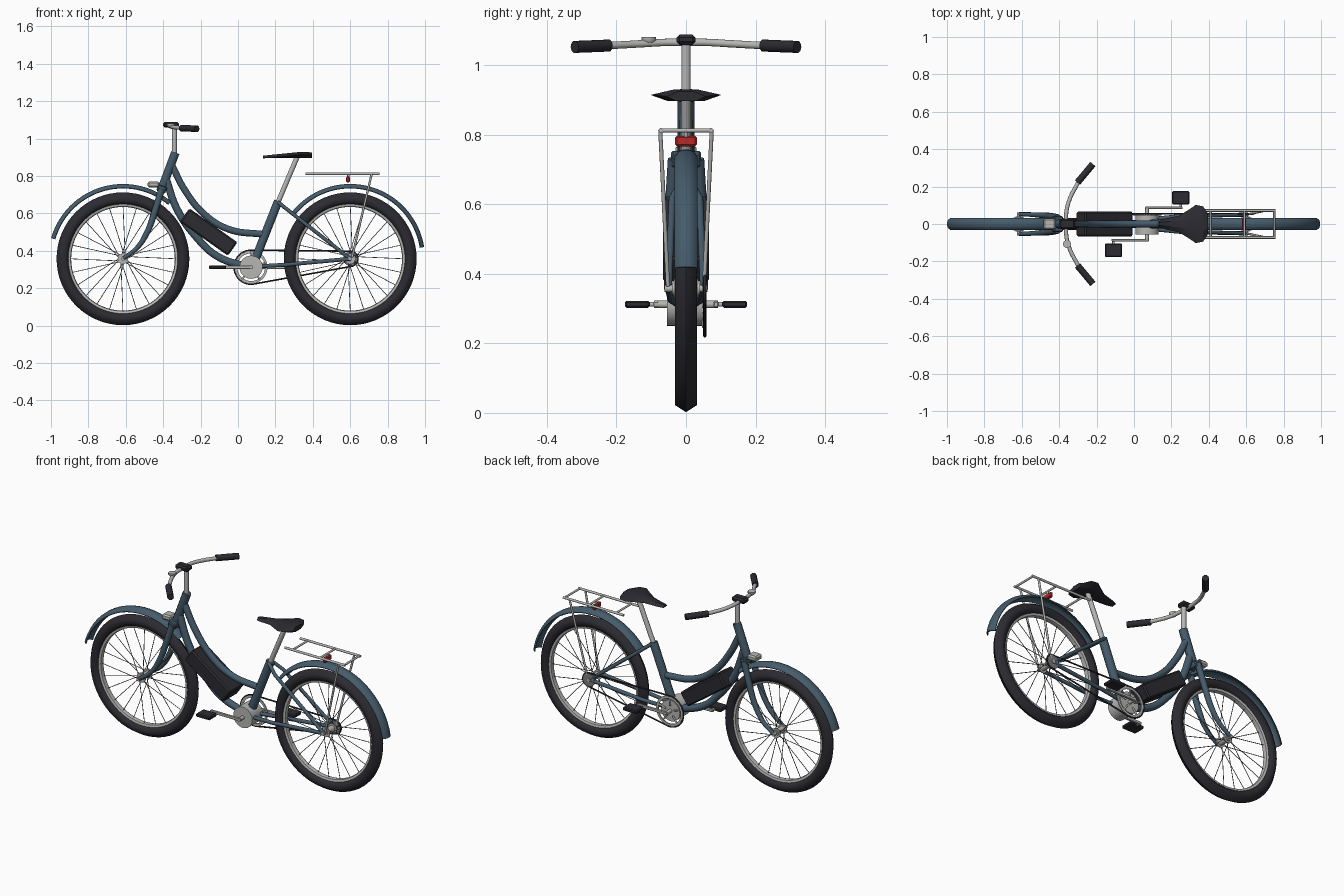
import bpy, bmesh, math
from mathutils import Vector, Matrix

if "Cube" in bpy.data.objects:
    bpy.data.objects.remove(bpy.data.objects["Cube"])


def material(name, rgb):
    m = bpy.data.materials.new(name)
    m.diffuse_color = (*rgb, 1)
    m.use_nodes = True
    m.node_tree.nodes["Principled BSDF"].inputs["Base Color"].default_value = m.diffuse_color
    return m


FRAME = material("slate_blue_paint", (0.060, 0.105, 0.145))
BLACK = material("black_rubber", (0.024, 0.024, 0.031))
SILVER = material("silver_metal", (0.47, 0.47, 0.46))
STEEL = material("spoke_steel", (0.20, 0.20, 0.21))
RED = material("red_lens", (0.48, 0.022, 0.022))


def finish(name, me, mat, angle=35):
    me.materials.clear()
    me.materials.append(mat)
    me.shade_smooth()
    me.set_sharp_from_angle(angle=math.radians(angle))
    ob = bpy.data.objects.new(name, me)
    bpy.context.collection.objects.link(ob)
    return ob


def from_bmesh(name, bm, mat, angle=35):
    bmesh.ops.recalc_face_normals(bm, faces=bm.faces[:])
    me = bpy.data.meshes.new(name)
    bm.to_mesh(me)
    bm.free()
    return finish(name, me, mat, angle)


def tube(name, pts, r, mat, curved=False, taper=None):
    """Round tube through points, optionally smooth and tapered."""
    cu = bpy.data.curves.new(name, 'CURVE')
    cu.dimensions = '3D'
    cu.bevel_depth, cu.bevel_resolution = r, 3
    cu.use_fill_caps, cu.resolution_u = True, 8
    sp = cu.splines.new('BEZIER' if curved else 'POLY')
    data = sp.bezier_points if curved else sp.points
    data.add(len(pts) - 1)
    for i, (p, q) in enumerate(zip(data, pts)):
        p.co = q if curved else (*q, 1)
        p.radius = taper[i] if taper else 1
        if curved:
            p.handle_left_type = p.handle_right_type = 'AUTO'
    tmp = bpy.data.objects.new("tmp", cu)
    bpy.context.collection.objects.link(tmp)
    me = bpy.data.meshes.new_from_object(tmp.evaluated_get(bpy.context.evaluated_depsgraph_get()))
    bpy.data.objects.remove(tmp)
    return finish(name, me, mat, 45)


def box(name, c, size, mat, pitch=0, yaw=0, bevel=0.005):
    bm = bmesh.new()
    bmesh.ops.create_cube(bm, size=1)
    bmesh.ops.scale(bm, vec=size, verts=bm.verts)
    bmesh.ops.bevel(bm, geom=bm.edges[:], offset=bevel, segments=1, affect='EDGES')
    rot = Matrix.Rotation(yaw, 4, 'Z') @ Matrix.Rotation(pitch, 4, 'Y')
    bmesh.ops.transform(bm, matrix=Matrix.Translation(c) @ rot, verts=bm.verts)
    return from_bmesh(name, bm, mat, 30)


def lathe(name, prof, c, mat, a0=0, a1=360, steps=64, closed=True, angle=35):
    """Sweep a (radius, y) profile about a y axis through c; angles in the xz plane."""
    bm = bmesh.new()
    full = a1 - a0 == 360
    rings = []
    for i in range(steps if full else steps + 1):
        a = math.radians(a0 + (a1 - a0) * i / steps)
        rings.append([bm.verts.new((c[0] + r * math.cos(a), c[1] + y, c[2] + r * math.sin(a)))
                      for r, y in prof])
    n = len(prof)
    for i in range(steps):
        p, q = rings[i], rings[(i + 1) % len(rings)]
        for j in range(n if closed else n - 1):
            k = (j + 1) % n
            bm.faces.new((p[j], p[k], q[k], q[j]))
    if not full:
        bm.faces.new(rings[0])
        bm.faces.new(rings[-1])
    elif not closed:  # solid disc: cap both ends
        bm.faces.new([r[0] for r in rings])
        bm.faces.new([r[-1] for r in rings])
    return from_bmesh(name, bm, mat, angle)


def disc(name, c, r, y0, y1, mat, steps=32):
    return lathe(name, [(r, y0), (r, y1)], (c[0], 0, c[1]), mat, steps=steps, closed=False)


def spokes(name, cx, cz, n=24):
    bm = bmesh.new()
    for i in range(n):
        a = 2 * math.pi * i / n
        b = a + (0.5 if i % 4 < 2 else -0.5)
        y = 0.03 if i % 2 else -0.03
        p = Vector((0.024 * math.cos(b), y, 0.024 * math.sin(b)))
        q = Vector((0.285 * math.cos(a), 0, 0.285 * math.sin(a)))
        m = (Matrix.Translation(Vector((cx, 0, cz)) + (p + q) / 2)
             @ (q - p).to_track_quat('Z', 'Y').to_matrix().to_4x4())
        bmesh.ops.create_cone(bm, segments=5, radius1=0.002, radius2=0.002,
                              depth=(q - p).length, matrix=m)
    from_bmesh(name, bm, STEEL)


# Wheels and mudguards
FX, RX, WZ = -0.615, 0.60, 0.357
TYRE = [(0.355, 0), (0.335, 0.031), (0.308, 0.031), (0.290, 0.014), (0.290, -0.014),
        (0.308, -0.031), (0.335, -0.031)]
RIM = [(0.298, 0.018), (0.280, 0.013), (0.277, 0), (0.280, -0.013), (0.298, -0.018)]
GUARD = [(0.380, 0.033), (0.395, 0.022), (0.400, 0.008), (0.400, -0.008), (0.395, -0.022),
         (0.380, -0.033), (0.376, -0.031), (0.390, -0.020), (0.394, -0.007), (0.394, 0.007),
         (0.390, 0.020), (0.376, 0.031)]
for side, cx, a0, a1 in (("front", FX, 50, 164), ("rear", RX, 9, 142)):
    c = (cx, 0, WZ)
    lathe(side + "_tyre", TYRE, c, BLACK, angle=65)
    lathe(side + "_rim", RIM, c, SILVER)
    lathe(side + "_mudguard", GUARD, c, FRAME, a0, a1, 40)
    spokes(side + "_spokes", cx, WZ)
    disc(side + "_hub", (cx, WZ), 0.018, -0.04, 0.04, SILVER, 20)
    for s in (1, -1):
        disc(side + "_hub_flange", (cx, WZ), 0.028, s * 0.028, s * 0.034, SILVER, 24)
    disc(side + "_axle", (cx, WZ), 0.010, -0.062, 0.062, SILVER, 12)

# Frame tubes
tube("head_tube", [(-0.335, 0, 0.925), (-0.41, 0, 0.725)], 0.024, FRAME)
tube("upper_tube", [(-0.357, 0, 0.865), (-0.285, 0, 0.725), (-0.18, 0, 0.595),
                    (-0.05, 0, 0.515), (0.14, 0, 0.487)], 0.019, FRAME, True)
tube("lower_tube", [(-0.385, 0, 0.785), (-0.325, 0, 0.62), (-0.22, 0, 0.47),
                    (-0.11, 0, 0.37), (0.06, 0, 0.31)], 0.021, FRAME, True)
tube("seat_tube", [(0.215, 0, 0.665), (0.085, 0, 0.335)], 0.024, FRAME)
box("fork_crown", (-0.408, 0, 0.73), (0.05, 0.085, 0.035), FRAME, pitch=0.35)
for s in (1, -1):
    tube("fork_leg", [(-0.408, s * 0.035, 0.73), (-0.445, s * 0.042, 0.61), (-0.485, s * 0.046, 0.50),
                      (-0.54, s * 0.050, 0.415), (FX, s * 0.053, WZ)], 0.016, FRAME, True,
         [1.1, 1.1, 1, 0.8, 0.65])
    tube("seat_stay", [(0.213, s * 0.015, 0.66), (0.27, s * 0.040, 0.615), (RX, s * 0.050, WZ)], 0.010, FRAME)
    tube("chain_stay", [(0.08, s * 0.025, 0.315), (0.25, s * 0.042, 0.325), (RX, s * 0.050, WZ)], 0.011, FRAME)

# Battery and lamps
box("battery", (-0.157, 0, 0.50), (0.315, 0.132, 0.088), BLACK, pitch=math.atan2(0.182, 0.257), bevel=0.008)
box("front_lamp", (-0.452, 0, 0.755), (0.062, 0.06, 0.032), SILVER, bevel=0.008)
box("rear_lamp", (0.588, 0, 0.781), (0.02, 0.062, 0.03), RED)

# Stem, handlebar, grips and bell
tube("stem", [(-0.340, 0, 0.90), (-0.340, 0, 1.07)], 0.014, SILVER)
box("stem_clamp", (-0.358, 0, 1.073), (0.085, 0.054, 0.03), BLACK, bevel=0.009)
bar = [(-0.30, 0.22, 1.056), (-0.345, 0.13, 1.061), (-0.362, 0.06, 1.065)]
tube("handlebar", bar + [(-0.362, 0, 1.065)] + [(x, -y, z) for x, y, z in reversed(bar)], 0.011, SILVER, True)
for s in (1, -1):
    tube("grip", [(-0.302, s * 0.222, 1.056), (-0.22, s * 0.320, 1.052)], 0.018, BLACK)
tube("bell", [(-0.358, -0.107, 1.060), (-0.358, -0.107, 1.070), (-0.358, -0.107, 1.080)],
     0.022, SILVER, taper=[0.6, 1, 1])

# Saddle and post
tube("seat_post", [(0.21, 0, 0.65), (0.318, 0, 0.905)], 0.014, SILVER)
bm = bmesh.new()
rings = []
for x, w, t in ((0.135, 0.016, 0.908), (0.17, 0.030, 0.912), (0.24, 0.044, 0.919), (0.29, 0.075, 0.924),
                (0.33, 0.102, 0.928), (0.37, 0.094, 0.929), (0.395, 0.055, 0.924)):
    e, b = t - 0.014, 0.896
    rings.append([bm.verts.new((x, y * w, z)) for y, z in
                  ((-1, e), (-0.4, t), (0.4, t), (1, e), (0.5, b), (-0.5, b))])
for p, q in zip(rings, rings[1:]):
    for j in range(6):
        bm.faces.new((p[j], p[(j + 1) % 6], q[(j + 1) % 6], q[j]))
bm.faces.new(rings[0])
bm.faces.new(rings[-1])
from_bmesh("saddle", bm, BLACK, 20)

# Luggage rack
for s in (1, -1):
    tube("rack_rail", [(0.36, s * 0.072, 0.812), (0.757, s * 0.072, 0.812)], 0.007, SILVER)
    tube("rack_strut", [(0.715, s * 0.074, 0.812), (0.61, s * 0.052, 0.365)], 0.006, SILVER)
for x in (0.41, 0.59, 0.75):
    tube("rack_crossbar", [(x, -0.075, 0.812), (x, 0.075, 0.812)], 0.006, SILVER)
tube("rear_lamp_bracket", [(0.59, 0, 0.812), (0.59, 0, 0.785)], 0.006, SILVER)

# Motor, chainring, sprocket and chain
BX, BZ = 0.07, 0.312
disc("motor_housing", (BX, BZ), 0.062, -0.055, 0.047, SILVER)
lathe("chainring", [(0.088, 0.050), (0.088, 0.056), (0.074, 0.056), (0.074, 0.050)], (BX, 0, BZ), SILVER, steps=48)
for i in range(5):
    a = 2 * math.pi * i / 5 + 0.3
    d = Vector((math.cos(a), 0, math.sin(a)))
    o = Vector((BX, 0.051, BZ))
    tube("chainring_arm", [o + d * 0.03, o + d * 0.08], 0.005, SILVER)
disc("sprocket", (RX, WZ), 0.038, 0.048, 0.058, STEEL, 24)
path = [(BX + 0.091 * math.cos(a), BZ + 0.091 * math.sin(a))
        for a in (math.radians(88 + 190 * i / 20) for i in range(21))]
path += [(RX + 0.041 * math.cos(a), WZ + 0.041 * math.sin(a))
         for a in (math.radians(-82 + 170 * i / 12) for i in range(13))]
tube("chain", [(x, 0.054, z) for x, z in path + path[:1]], 0.0045, BLACK)

# Cranks and pedals
tube("crank_axle", [(BX, -0.092, BZ), (BX, 0.092, BZ)], 0.011, SILVER)
for s in (1, -1):
    px = BX + s * 0.18
    box("crank_arm", ((BX + px) / 2, s * 0.086, BZ), (0.20, 0.014, 0.018), SILVER, bevel=0.003)
    tube("pedal_axle", [(px, s * 0.08, BZ), (px, s * 0.12, BZ)], 0.007, SILVER)
    box("pedal", (px, s * 0.14, BZ), (0.092, 0.072, 0.02), BLACK)
